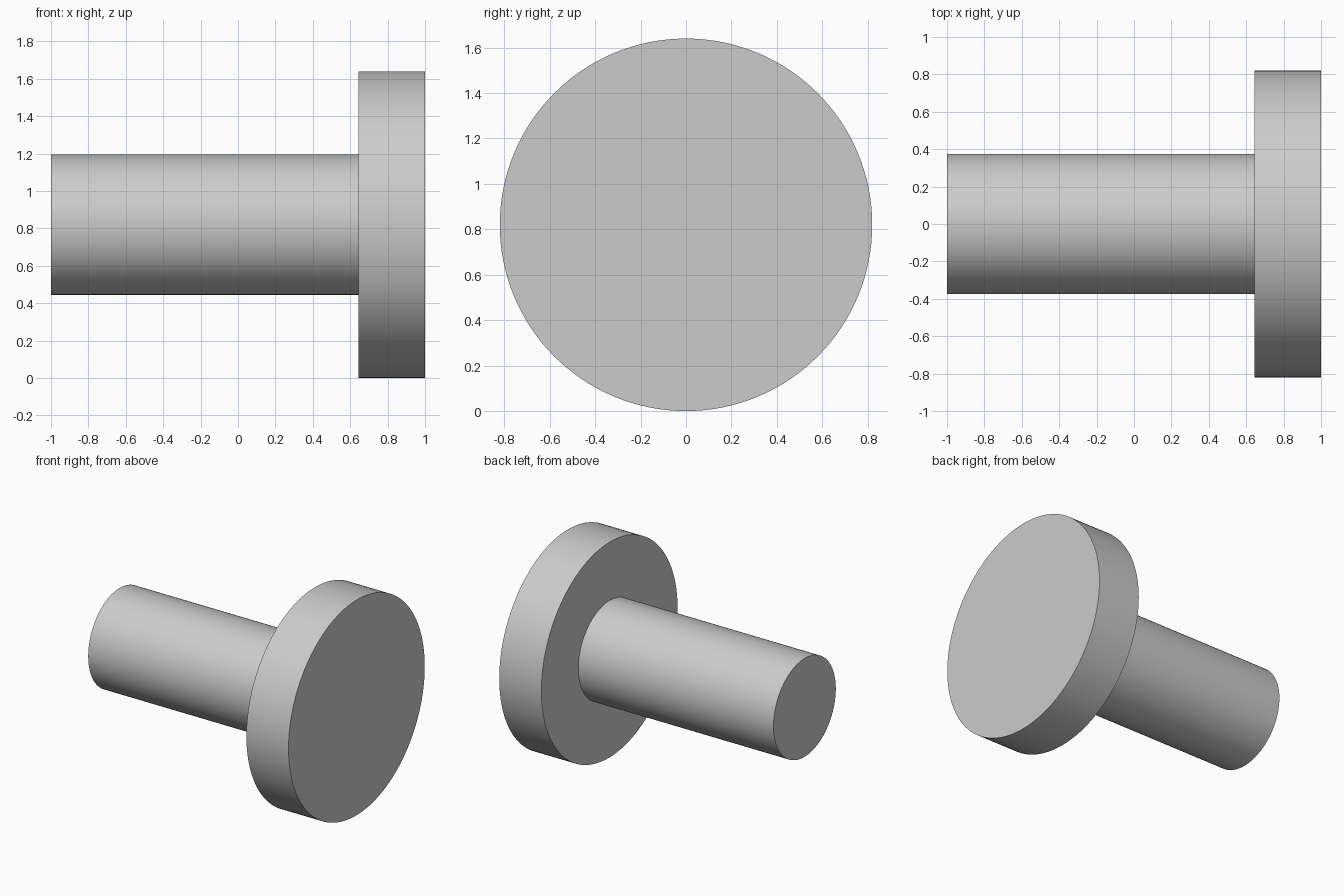
import bpy
import bmesh
import math
from mathutils import Vector

SEGMENTS = 128
HEAD_RADIUS = 0.82
SHAFT_RADIUS = 0.375
SHAFT_END, HEAD_BACK, HEAD_FRONT = -1.0, 0.645, 1.0

cube = bpy.data.objects.get("Cube")
if cube:
    bpy.data.objects.remove(cube, do_unlink=True)

# Plain grey metal
grey = bpy.data.materials.new("light_grey")
grey.use_nodes = True
colour = (0.6, 0.6, 0.6, 1.0)
grey.diffuse_color = colour
grey.node_tree.nodes["Principled BSDF"].inputs["Base Color"].default_value = colour

# Half profile of the pin: (position along x, radius)
profile = [
    (SHAFT_END, SHAFT_RADIUS),
    (HEAD_BACK, SHAFT_RADIUS),
    (HEAD_BACK, HEAD_RADIUS),
    (HEAD_FRONT, HEAD_RADIUS),
]

# Revolve the profile into rings, then bridge and cap them
bm = bmesh.new()
rings = []
for x, radius in profile:
    ring = []
    for i in range(SEGMENTS):
        angle = math.tau * i / SEGMENTS
        ring.append(bm.verts.new(Vector((x, radius * math.sin(angle), radius * math.cos(angle)))))
    rings.append(ring)
for a, b in zip(rings, rings[1:]):
    for i in range(SEGMENTS):
        j = (i + 1) % SEGMENTS
        bm.faces.new((a[i], a[j], b[j], b[i]))
bm.faces.new(rings[0])
bm.faces.new(rings[-1])
bmesh.ops.recalc_face_normals(bm, faces=bm.faces)

mesh = bpy.data.meshes.new("headed_pin")
bm.to_mesh(mesh)
bm.free()
mesh.materials.append(grey)

pin = bpy.data.objects.new("headed_pin", mesh)
pin.location.z = HEAD_RADIUS
bpy.context.collection.objects.link(pin)

# Smooth round sides with crisp rims
bpy.ops.object.select_all(action="DESELECT")
pin.select_set(True)
bpy.context.view_layer.objects.active = pin
bpy.ops.object.shade_smooth_by_angle(angle=math.radians(30))
